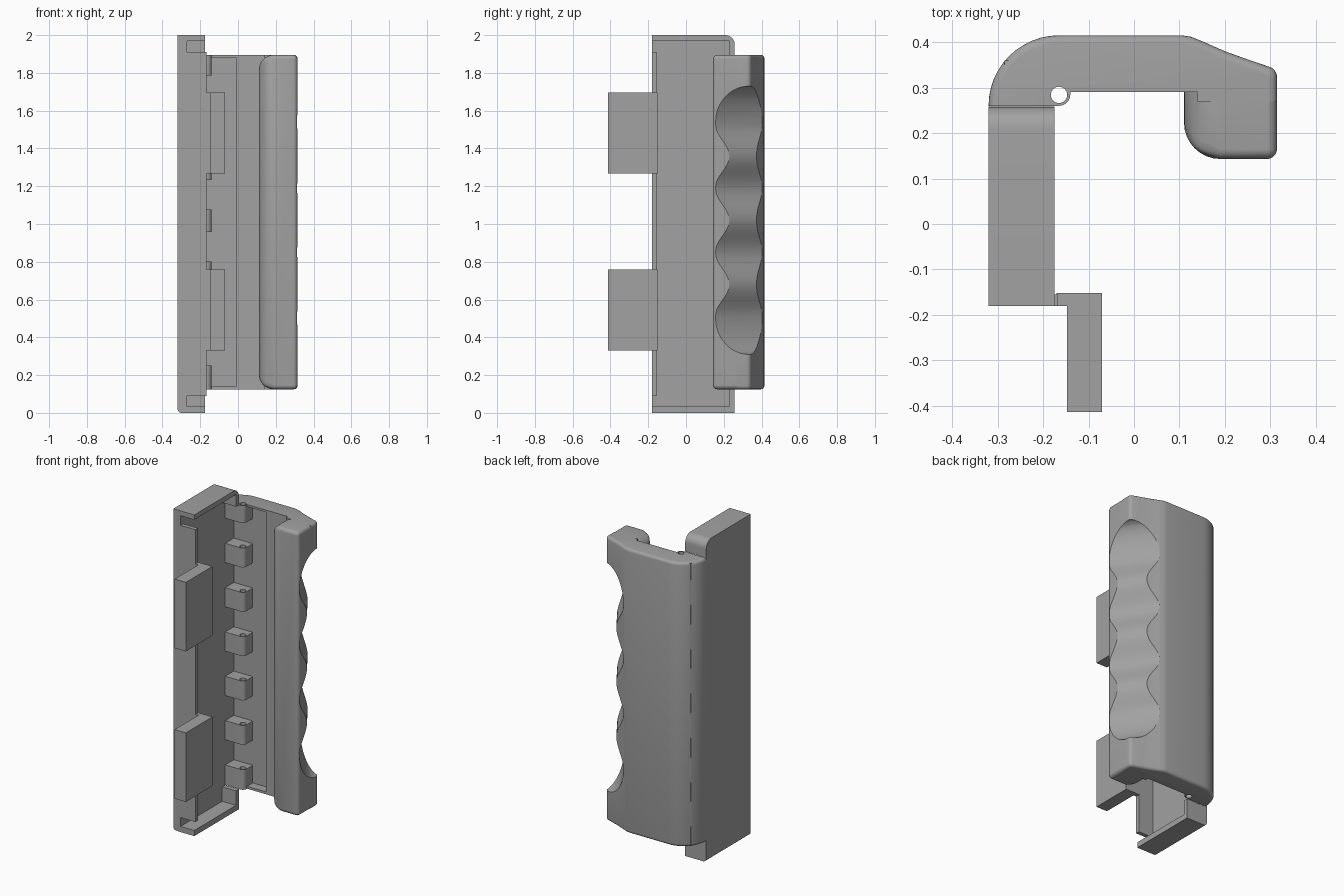
import bpy, bmesh
from math import cos, sin, pi, radians, sqrt
from mathutils import Vector

cube = bpy.data.objects.get("Cube")
if cube:
    bpy.data.objects.remove(cube)

grey = bpy.data.materials.new("plain_grey")
grey.use_nodes = True
colour = (0.36, 0.36, 0.36, 1)
grey.diffuse_color = colour
grey.node_tree.nodes["Principled BSDF"].inputs["Base Color"].default_value = colour


def finish(name, bm):
    bmesh.ops.recalc_face_normals(bm, faces=bm.faces)
    mesh = bpy.data.meshes.new(name)
    bm.to_mesh(mesh)
    bm.free()
    mesh.materials.append(grey)
    obj = bpy.data.objects.new(name, mesh)
    bpy.context.collection.objects.link(obj)
    return obj


def prism(points, direction):
    """Extrude a closed 3D outline along a direction."""
    bm = bmesh.new()
    face = bm.faces.new([bm.verts.new(p) for p in points])
    ext = bmesh.ops.extrude_face_region(bm, geom=[face])["geom"]
    bmesh.ops.translate(bm, vec=direction,
                        verts=[v for v in ext if isinstance(v, bmesh.types.BMVert)])
    return bm


def box_bm(x, y, z):
    pts = [(x[0], y[0], z[0]), (x[1], y[0], z[0]), (x[1], y[1], z[0]), (x[0], y[1], z[0])]
    return prism(pts, (0, 0, z[1] - z[0]))


def box(name, x, y, z):
    return finish(name, box_bm(x, y, z))


def upright(points, z0, z1):
    return prism([(x, y, z0) for x, y in points], (0, 0, z1 - z0))


def arc(cx, cy, r, a0, a1, n=8):
    angles = [radians(a0 + (a1 - a0) * i / n) for i in range(n + 1)]
    return [(cx + r * cos(a), cy + r * sin(a)) for a in angles]


def activate(obj):
    bpy.ops.object.select_all(action="DESELECT")
    obj.select_set(True)
    bpy.context.view_layer.objects.active = obj


def combine(obj, other, operation):
    mod = obj.modifiers.new("combine", "BOOLEAN")
    mod.operation = operation
    mod.solver = "EXACT"
    mod.object = other
    activate(obj)
    bpy.ops.object.modifier_apply(modifier=mod.name)
    bpy.data.objects.remove(other)


def smooth(obj):
    activate(obj)
    bpy.ops.object.shade_smooth_by_angle(angle=radians(32))


def bevel(bm, test, width, segments=6):
    edges = [e for e in bm.edges if test((e.verts[0].co + e.verts[1].co) / 2, e)]
    bmesh.ops.bevel(bm, geom=edges, offset=width, segments=segments,
                    profile=0.5, affect="EDGES")


LOW, HIGH = 0.125, 1.895

# Curved arm with its sloping outer end
knuckle_curve = arc(-0.165, 0.285, 0.025, -90, 0, 6)
outline = ([(-0.32, 0.26)] + arc(-0.165, 0.26, 0.155, 180, 90, 12)[1:]
           + [(0.105, 0.415), (0.125, 0.412), (0.15, 0.402), (0.2, 0.38), (0.25, 0.362)]
           + arc(0.29, 0.322, 0.025, 70, 0, 5)
           + [(0.315, 0.27), (0.14, 0.27), (0.14, 0.29), (-0.14, 0.29)]
           + knuckle_curve[::-1])
bm = upright(outline, LOW, HIGH)
bevel(bm, lambda m, e: abs(e.verts[0].co.z - e.verts[1].co.z) < 1e-4
      and (m.y > 0.3 or m.x > 0.3 or m.x < -0.3) and m.y > 0.262, 0.018, 4)
grip = finish("hinged_grip", bm)

# Rounded handle block, with a larger radius on its inner edges
bm = box_bm((0.11, 0.3145), (0.143, 0.31), (LOW, HIGH))
weight = bm.edges.layers.float.new("bevel_weight_edge")
for e in bm.edges:
    m = (e.verts[0].co + e.verts[1].co) / 2
    if m.y < 0.3:
        e[weight] = 1.0 if m.x < 0.12 else 0.28
handle = finish("handle_block", bm)
mod = handle.modifiers.new("round", "BEVEL")
mod.limit_method = "WEIGHT"
mod.width = 0.08
mod.segments = 8
activate(handle)
bpy.ops.object.modifier_apply(modifier=mod.name)
combine(grip, handle, "UNION")

# Finger grooves swept diagonally across the outer corner
along = Vector((-0.555, 0.832, 0))
out = Vector((0.832, 0.555, 0))
first, last, end = 0.51, 1.53, 0.2
valley, rim = 0.347, 0.446
profile = []
for i in range(13):
    t = cos(pi / 2 * i / 12)
    profile.append((rim - (rim - valley) * sqrt(1 - t * t), first - end * t))
for i in range(1, 60):
    z = first + (last - first) * i / 60
    profile.append((valley + 0.021 * (1 - cos(2 * pi * 3 * i / 60)), z))
for i in range(13):
    t = sin(pi / 2 * i / 12)
    profile.append((rim - (rim - valley) * sqrt(max(0, 1 - t * t)), last + end * t))
profile += [(0.7, last + end), (0.7, first - end)]
points = [out * n - along * 0.3 + Vector((0, 0, z)) for n, z in profile]
combine(grip, finish("groove_cutter", prism(points, along * 1.2)), "DIFFERENCE")

# Pocket inside the arm
combine(grip, box("pocket_cutter", (-0.27, -0.01), (0.2, 0.345), (0.14, 1.882)), "DIFFERENCE")

# Hinge knuckles and the pin bore
for i in range(7):
    z = 0.19 + 0.276 * i
    block = [(-0.285, 0.26)] + knuckle_curve + [(-0.14, 0.36), (-0.285, 0.36)]
    knuckle = finish("knuckle", upright(block, z - 0.06, min(z + 0.06, 1.89)))
    combine(grip, knuckle, "UNION")
bore = upright(arc(-0.165, 0.284, 0.018, 0, 345, 23), -0.1, 2.1)
combine(grip, finish("pin_cutter", bore), "DIFFERENCE")
smooth(grip)

# Shallow tray with end caps
bm = box_bm((-0.32, -0.175), (-0.18, 0.258), (0, 2))
bevel(bm, lambda m, e: m.y > 0.25 and m.z > 1.9, 0.05, 8)
bevel(bm, lambda m, e: m.x < -0.31 and m.z < 0.01, 0.022)
tray = finish("tray", bm)
combine(tray, box("tray_cutter", (-0.27, 0), (-0.3, 0.23), (0.035, 1.97)), "DIFFERENCE")
combine(tray, box("gap_cutter", (-0.27, 0), (0.2, 0.3), (LOW, HIGH)), "DIFFERENCE")
smooth(tray)

# Front lip and the two clip tabs
box("front_lip", (-0.275, -0.167), (-0.18, -0.155), (0.09, 1.91))
for name, z in (("lower_tab", 0.33), ("upper_tab", 1.267)):
    tab = [(-0.17, -0.18), (-0.147, -0.18), (-0.147, -0.413), (-0.07, -0.413),
           (-0.07, -0.152), (-0.17, -0.152)]
    finish(name, upright(tab, z, z + 0.43))
